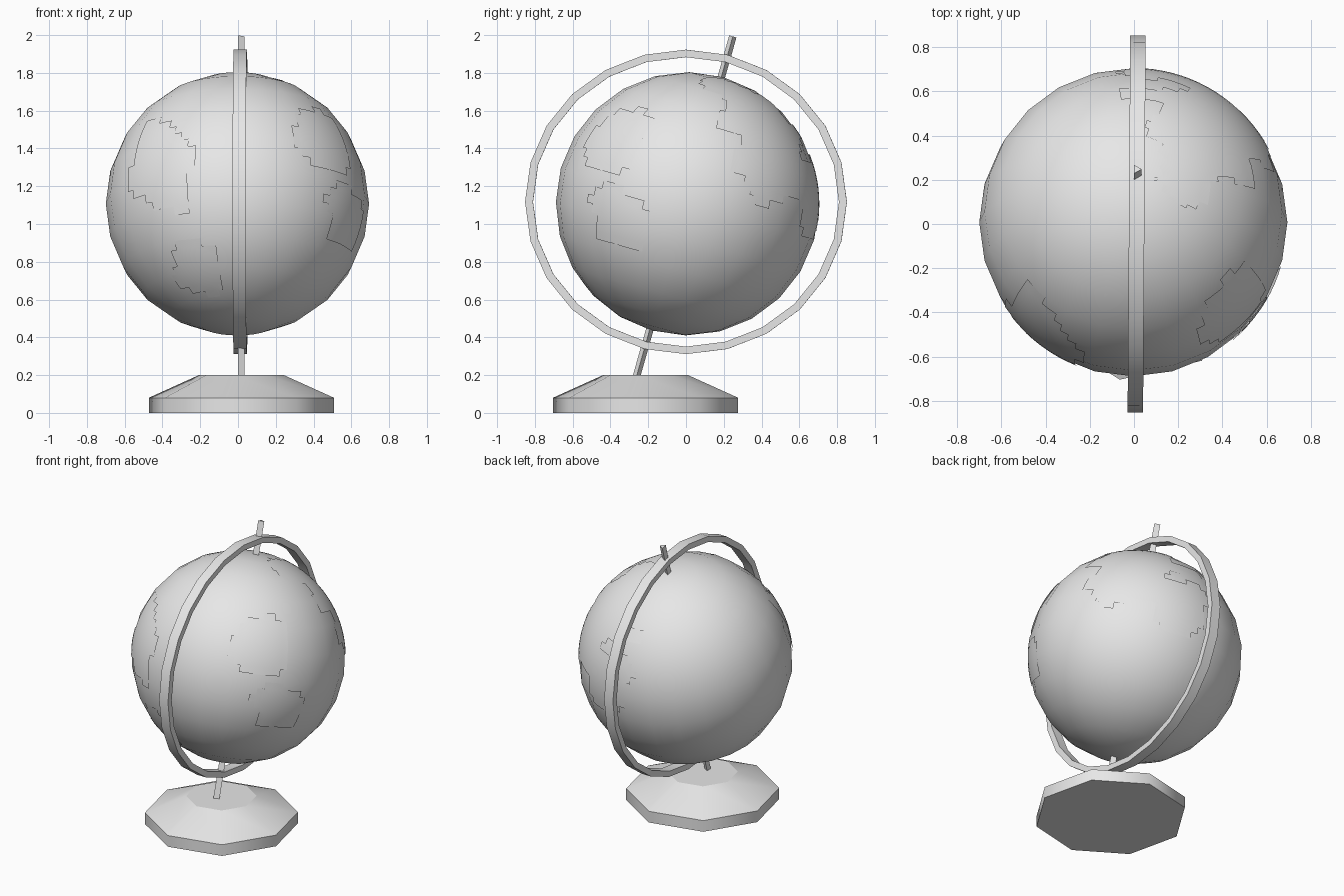
import bpy, bmesh, math
from mathutils import Vector, Matrix

cube = bpy.data.objects.get("Cube")
if cube:
    bpy.data.objects.remove(cube, do_unlink=True)

# One grey for everything
grey = bpy.data.materials.new("plain grey")
grey.use_nodes = True
grey.diffuse_color = (0.8, 0.8, 0.8, 1)
grey.node_tree.nodes["Principled BSDF"].inputs["Base Color"].default_value = (0.8, 0.8, 0.8, 1)

CENTRE = Vector((-0.003, 0.008, 1.107))
RADIUS = 0.697
TILT = math.atan2(0.51, 1.8)


def finish(name, bm, smooth_angle):
    """Turn a bmesh into a shaded, coloured object."""
    bmesh.ops.recalc_face_normals(bm, faces=bm.faces)
    mesh = bpy.data.meshes.new(name)
    bm.to_mesh(mesh)
    bm.free()
    mesh.materials.append(grey)
    obj = bpy.data.objects.new(name, mesh)
    bpy.context.scene.collection.objects.link(obj)
    bpy.ops.object.select_all(action='DESELECT')
    obj.select_set(True)
    bpy.context.view_layer.objects.active = obj
    bpy.ops.object.shade_smooth_by_angle(angle=math.radians(smooth_angle))
    return obj


def frustum(name, sides, r1, r2, height, matrix, smooth_angle):
    bm = bmesh.new()
    bmesh.ops.create_cone(bm, cap_ends=True, segments=sides, radius1=r1,
                          radius2=r2, depth=height, matrix=matrix)
    return finish(name, bm, smooth_angle)


def tilted_sphere():
    bm = bmesh.new()
    bmesh.ops.create_uvsphere(bm, u_segments=24, v_segments=12, radius=RADIUS)
    bmesh.ops.rotate(bm, verts=bm.verts, matrix=Matrix.Rotation(-TILT, 3, 'X'))
    return bm


# Octagonal foot: a straight slab under a sloping top
def base_at(z):
    turn = Matrix.Rotation(math.radians(-9.5), 4, 'Z')
    spin = Matrix.Rotation(math.radians(0), 4, 'Z')
    return Matrix.Translation((0.018, -0.214, z)) @ turn @ spin


frustum("base_slab", 8, 0.497, 0.497, 0.08, base_at(0.04), 50)
frustum("base_slope", 8, 0.497, 0.228, 0.12, base_at(0.14), 22)

# Three-sided axle running through the ball
low, high = Vector((0.012, -0.263, 0.19)), Vector((0.012, 0.248, 1.993))
axis = high - low
point_out = Matrix.Rotation(-TILT, 4, 'X') @ Matrix.Rotation(-math.pi / 2, 4, 'Z')
bm = bmesh.new()
bmesh.ops.create_cone(bm, cap_ends=True, segments=3, radius1=0.023, radius2=0.023, depth=axis.length)
tip = max(bm.verts, key=lambda v: v.co.xy.length * (v.co.z > 0)).co
bmesh.ops.rotate(bm, verts=bm.verts, matrix=Matrix.Rotation(-math.atan2(tip.y, tip.x), 3, 'Z'))
bmesh.ops.transform(bm, verts=bm.verts,
                    matrix=Matrix.Translation((low + high) / 2) @ Matrix.Rotation(-TILT, 4, 'X'))
finish("axle", bm, 30)

# Meridian ring: a slightly flattened hoop of rectangular section
bm = bmesh.new()
STEPS = 24
hoop = []
for i in range(STEPS):
    a = math.tau * i / STEPS
    hoop.append([bm.verts.new((x, r * math.cos(a), r * math.sin(a) * 0.946))
                 for x, r in ((-0.035, 0.852), (0.035, 0.852), (0.035, 0.81), (-0.035, 0.81))])
for i in range(STEPS):
    a, b = hoop[i], hoop[(i + 1) % STEPS]
    for k in range(4):
        n = (k + 1) % 4
        bm.faces.new((a[k], a[n], b[n], b[k]))
bmesh.ops.transform(bm, verts=bm.verts, matrix=Matrix.Translation((0.012, 0, 1.117))
                    @ Matrix.Rotation(math.radians(-0.4), 4, 'Z'))
finish("meridian_ring", bm, 30)

# Ball
bm = tilted_sphere()
bmesh.ops.translate(bm, verts=bm.verts, vec=CENTRE)
finish("globe_ball", bm, 40)

# Faint land relief: (direction from the ball's centre, angular radius)
LAND = (
    ((-0.6, -0.7, 0.3), 0.35), ((-0.35, -0.8, -0.5), 0.22), ((0.7, -0.5, 0.5), 0.3),
    ((0.85, -0.5, -0.1), 0.25), ((0.5, 0.6, 0.6), 0.5), ((0.3, 0.95, 0.1), 0.35),
    ((0.8, 0.55, 0.3), 0.25),
)
bm = tilted_sphere()
bmesh.ops.subdivide_edges(bm, edges=bm.edges, cuts=3, use_grid_fill=True)


def is_land(face):
    d = face.calc_center_median().normalized()
    wobble = 1 + 0.2 * math.sin(11 * d.x + 5 * d.z) + 0.15 * math.sin(17 * d.z - 9 * d.y)
    return any(d.angle(Vector(c)) < size * wobble for c, size in LAND)


bmesh.ops.delete(bm, geom=[f for f in bm.faces if not is_land(f)], context='FACES')
for v in bm.verts:
    v.co = v.co.normalized() * (RADIUS + 0.001)
bmesh.ops.translate(bm, verts=bm.verts, vec=CENTRE)
land = finish("land_relief", bm, 40)

# Make sure the land faces outward
bm = bmesh.new()
bm.from_mesh(land.data)
bm.normal_update()
bmesh.ops.reverse_faces(bm, faces=[f for f in bm.faces
                                   if f.normal.dot(f.calc_center_median() - CENTRE) < 0])
bm.to_mesh(land.data)
bm.free()
